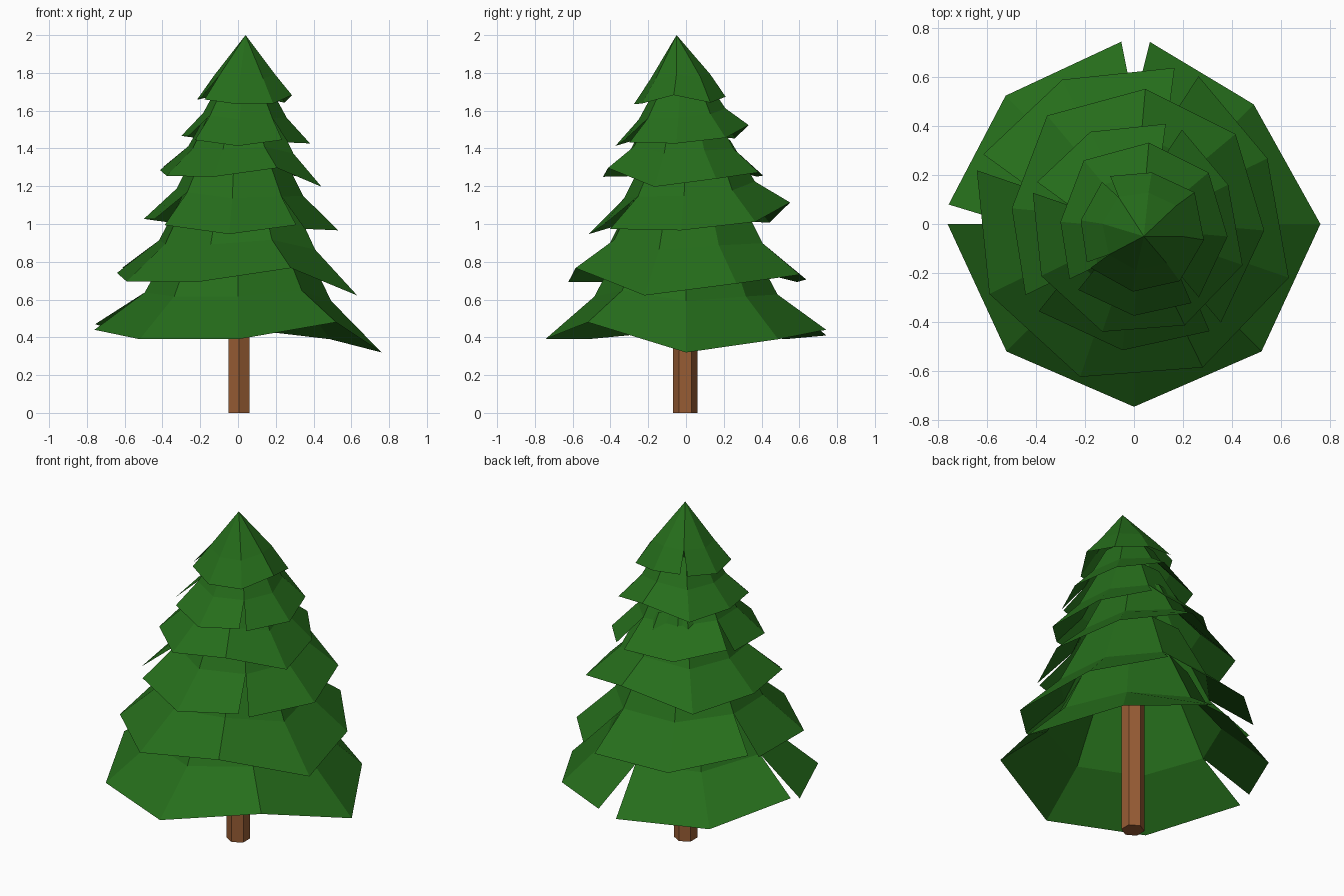
import bpy, bmesh
from math import radians, cos, sin

if "Cube" in bpy.data.objects:
    bpy.data.objects.remove(bpy.data.objects["Cube"])


def material(name, color):
    mat = bpy.data.materials.new(name)
    mat.diffuse_color = (*color, 1)
    mat.use_nodes = True
    mat.node_tree.nodes["Principled BSDF"].inputs["Base Color"].default_value = mat.diffuse_color
    return mat


green = material("needles", (0.019, 0.155, 0.011))
brown = material("bark", (0.31, 0.107, 0.034))

# Rim height of the bottom tier every 45 degrees; slits are cut at 90 and 180
RIM_Z = [0.32, 0.39, 0.42, 0.39, 0.45, 0.39, 0.39, 0.48]
RIM_R = [0.76, 0.69, 0.745, 0.74, 0.76, 0.735, 0.745, 0.735]
SLITS = {2: (-5, 4.0), 4: (-6.0, 0.0)}


def foliage_tier(name, size, lift, turn, center, tilt, mid_z, apex=None):
    """Faceted skirt: steep inner cone (open or pointed top), flared rim with V slits."""
    bm = bmesh.new()

    def point(r, deg, z):
        a = radians(deg + turn)
        x, y = size * r * cos(a), size * r * sin(a)
        return bm.verts.new((center[0] + x, center[1] + y,
                             lift + size * z + tilt[0] * x + tilt[1] * y))

    tip = bm.verts.new(apex) if apex else None
    tops, mids, before, after = [], [], [], []
    for i, (z, r) in enumerate(zip(RIM_Z, RIM_R)):
        deg = 45 * i
        mids.append(point(0.65 * r, deg, mid_z + 0.35 * (z - 0.4)))
        if not apex:
            tops.append(point(0.40 * r, deg, 0.98))
        if i in SLITS:
            lo, hi = SLITS[i]
            before.append(point(r, deg + lo, z + 0.02))
            after.append(point(r, deg + hi, z - 0.01))
        else:
            v = point(r, deg, z)
            before.append(v)
            after.append(v)
    for i in range(8):
        j = (i + 1) % 8
        if apex:
            bm.faces.new((tip, mids[i], mids[j]))
        else:
            bm.faces.new((tops[i], mids[i], mids[j], tops[j]))
        bm.faces.new((mids[i], after[i], before[j], mids[j]))
    mesh = bpy.data.meshes.new(name)
    bm.to_mesh(mesh)
    bm.free()
    mesh.materials.append(green)
    bpy.context.collection.objects.link(bpy.data.objects.new(name, mesh))


# Six tiers: size, lift, turn, centre, tilt, mid ring height, apex of the top one
tiers = [
    (1.00, 0.00,   0, (0, 0),          (0, 0),       0.62),
    (0.885, 0.345, -19, (-0.005, 0),   (-0.01, 0),   0.62),
    (0.725, 0.715, 130, (0, 0.02),     (-0.05, 0.1), 0.63),
    (0.595, 1.015, -19, (0.015, -0.02), (-0.02, 0),  0.64),
    (0.48, 1.26, 130, (0.03, -0.02),   (-0.05, 0.1), 0.66),
    (0.345, 1.52, 36, (0.035, -0.025), (0, 0.08),    0.76, (0.04, -0.05, 2.0)),
]
for n, args in enumerate(tiers, 1):
    foliage_tier(f"foliage_tier_{n}", *args)

# Hexagonal trunk with a corner facing front
bpy.ops.mesh.primitive_cylinder_add(vertices=6, radius=0.064, depth=0.9,
                                    location=(0.005, -0.004, 0.45))
trunk = bpy.context.object
trunk.name = "trunk"
trunk.data.materials.append(brown)
